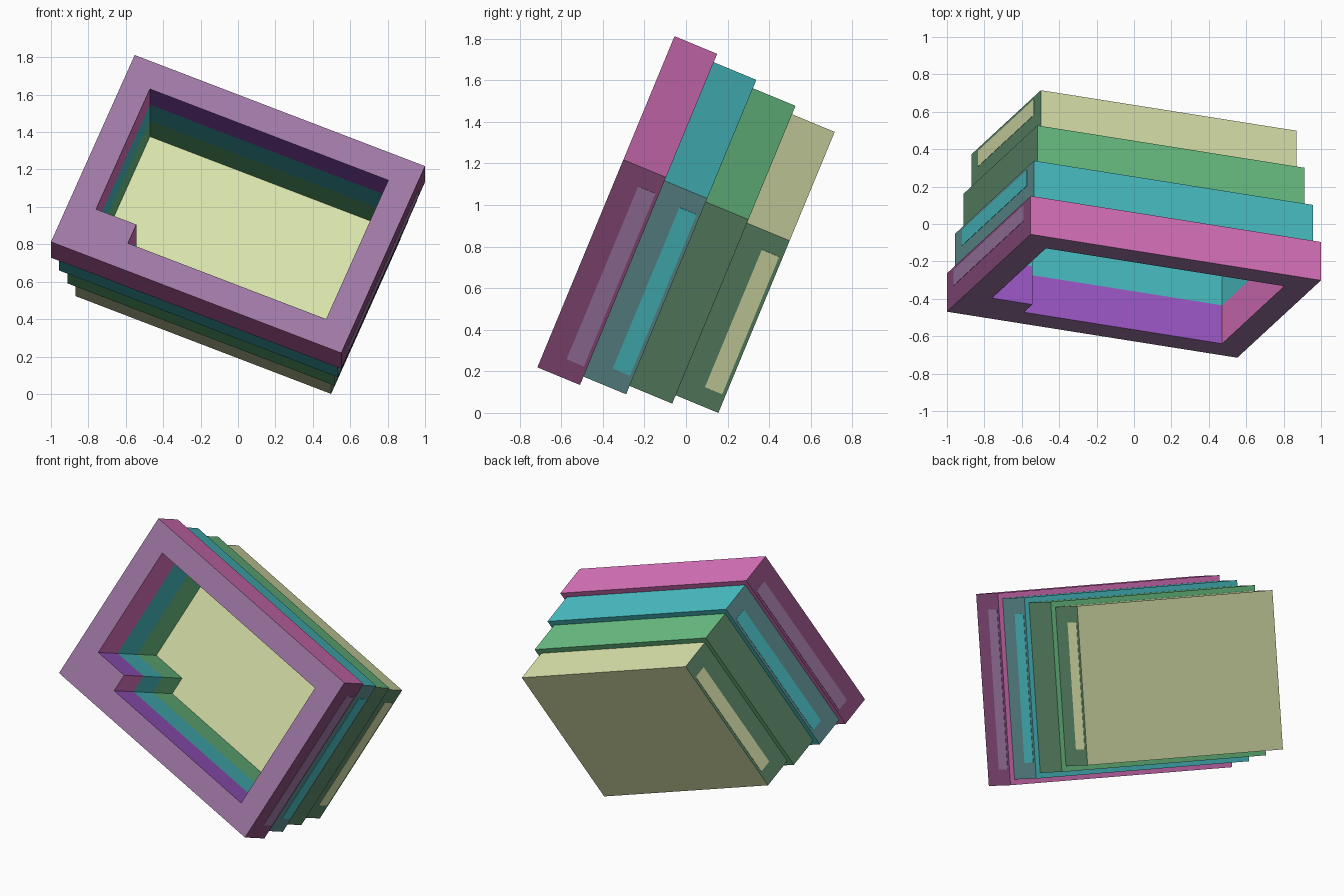
import bpy, bmesh, math
from mathutils import Matrix, Vector

if "Cube" in bpy.data.objects:
    bpy.data.objects.remove(bpy.data.objects["Cube"])

# Tilted local frame: x along the long side, y up the short side, z out of the front
ORIENT = (Matrix.Translation((0, -0.385, 1.0155))
          @ Matrix.Rotation(math.radians(90 - 22.5), 4, 'X')
          @ Matrix.Rotation(math.radians(-22.5), 4, 'Z'))
W, H, D, STEP = 1.68, 1.17, 0.222, 0.0333      # front size, layer depth, inset per layer
HX, HY = 0.69, 0.435                           # half size of the opening
BW, BH = 0.233, 0.117                          # corner block in the opening


def mat(name, r, g, b):
    m = bpy.data.materials.new(name)
    lin = [(c / 255 / 12.92) if c < 10 else ((c / 255 + 0.055) / 1.055) ** 2.4 for c in (r, g, b)]
    m.diffuse_color = (*lin, 1)
    m.use_nodes = True
    m.node_tree.nodes["Principled BSDF"].inputs["Base Color"].default_value = m.diffuse_color
    return m


lavender = mat("lavender", 160, 121, 166)
magenta = mat("magenta", 220, 115, 190)
violet = mat("violet", 160, 89, 204)
plum = mat("plum", 139, 76, 125)
teal = mat("teal", 74, 193, 198)
grey_teal = mat("grey_teal", 96, 144, 146)
green = mat("green", 107, 193, 132)
dark_green = mat("dark_green", 94, 138, 106)
khaki = mat("khaki", 217, 227, 171)


def finish(name, bm, mats):
    me = bpy.data.meshes.new(name)
    bm.to_mesh(me)
    bm.free()
    for m in mats:
        me.materials.append(m)
    ob = bpy.data.objects.new(name, me)
    ob.matrix_world = ORIENT
    bpy.context.collection.objects.link(ob)
    return ob


def box(name, lo, hi, m, side=None):
    lo, hi = Vector(lo), Vector(hi)
    bm = bmesh.new()
    bmesh.ops.create_cube(bm, size=1)
    bmesh.ops.scale(bm, vec=hi - lo, verts=bm.verts)
    bmesh.ops.translate(bm, vec=(lo + hi) / 2, verts=bm.verts)
    bm.normal_update()
    for f in bm.faces:
        f.material_index = int(bool(side) and abs(f.normal.x) > 0.5)
    return finish(name, bm, [m, side] if side else [m])


def frame(name, x, y, z, front, main, side, inner):
    """Rectangular frame with a stepped corner in its opening."""
    pts = [(x, -y), (x, y), (-x, y), (-x, -y),
           (HX, -HY), (HX, HY), (-HX, HY), (-HX, -HY + BH),
           (-HX + BW, -HY + BH), (-HX + BW, -HY)]
    quads = [(0, 1, 5, 4), (1, 2, 6, 5), (2, 3, 7, 6), (3, 9, 8, 7), (3, 0, 4, 9)]
    bm = bmesh.new()
    vs = [bm.verts.new((px, py, z)) for px, py in pts]
    faces = [bm.faces.new([vs[i] for i in q]) for q in quads]
    ext = bmesh.ops.extrude_face_region(bm, geom=faces, use_keep_orig=True)
    bmesh.ops.translate(bm, vec=(0, 0, -D),
                        verts=[e for e in ext["geom"] if isinstance(e, bmesh.types.BMVert)])
    bmesh.ops.recalc_face_normals(bm, faces=bm.faces)
    for f in bm.faces:
        n, c = f.normal, f.calc_center_median()
        if n.z > 0.5:
            f.material_index = 0
        elif abs(n.x) > 0.5 and abs(c.x) > x - 0.01:
            f.material_index = 2                  # outer left and right sides
        elif abs(n.y) > 0.5 and abs(c.y) < y - 0.01:
            f.material_index = 3                  # top and bottom walls of the opening
        else:
            f.material_index = 1
    return finish(name, bm, [front, main, side, inner])


# Three stacked frames, each smaller than the one before, and a solid back slab
layers = [("front_frame", lavender, magenta, plum, violet, lavender),
          ("second_frame", teal, teal, grey_teal, teal, teal),
          ("third_frame", green, green, dark_green, green, None),
          ("back_slab", khaki, khaki, dark_green, khaki, khaki)]
for i, (name, front, main, side, inner, panel) in enumerate(layers):
    x, y, z = W / 2 - i * STEP, H / 2 - i * STEP, -i * D
    if i < 3:
        frame(name, x, y, z, front, main, side, inner)
    else:
        box(name, (-x, -y, z - D), (x, y, z), main, side)
    # Long side panels on the left and right
    if panel:
        for label, s in (("left", -1), ("right", 1)):
            a, b = sorted((s * (x - 0.002), s * (x + 0.002)))
            box(f"{name}_{label}_panel", (a, -y + 0.098, z - 0.205),
                (b, y - 0.098, z - 0.115), panel)
